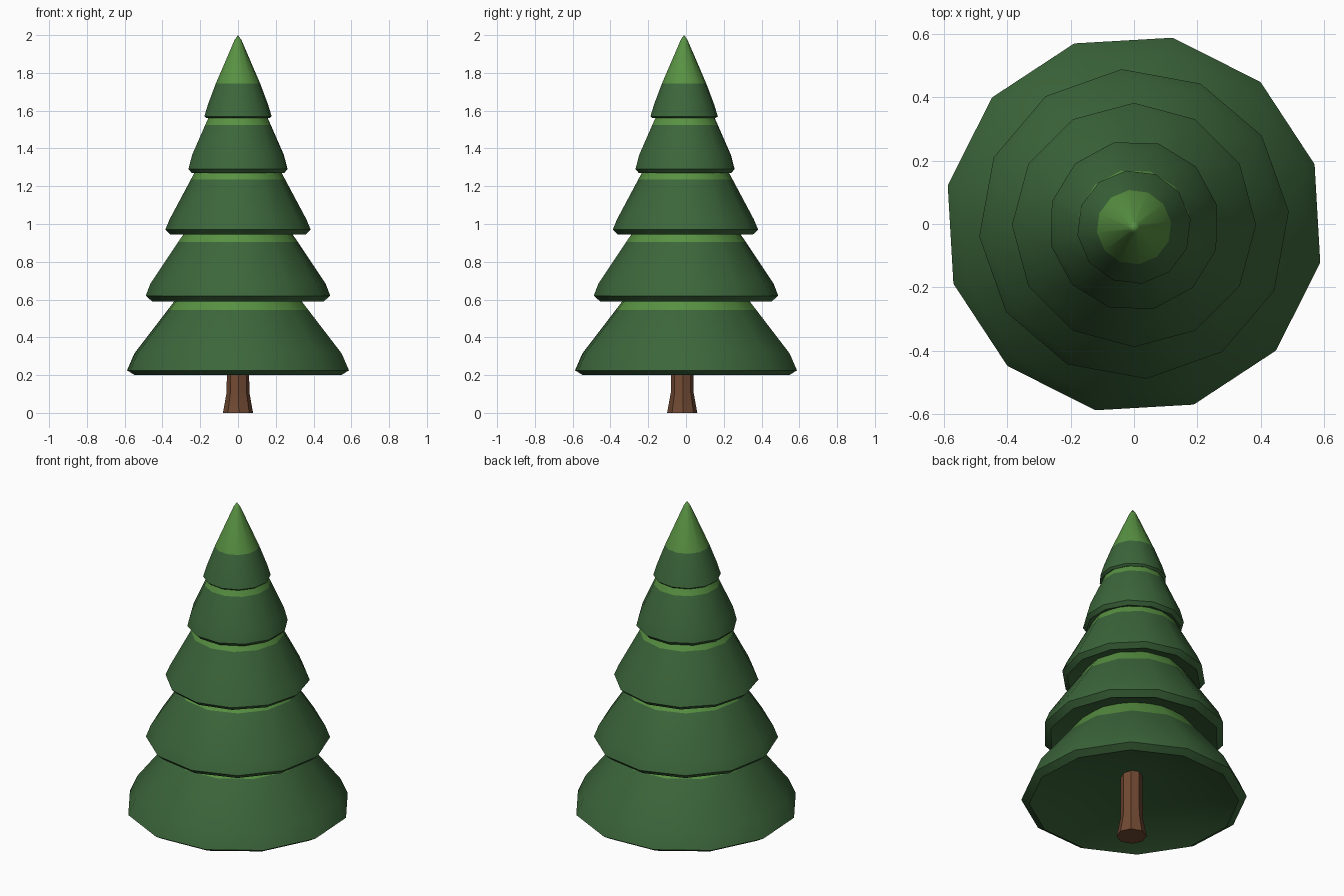
import bpy
import bmesh
from math import cos, sin, pi, radians

cube = bpy.data.objects.get("Cube")
if cube:
    bpy.data.objects.remove(cube, do_unlink=True)


def material(name, rgb):
    mat = bpy.data.materials.new(name)
    mat.use_nodes = True
    mat.diffuse_color = (*rgb, 1)
    mat.node_tree.nodes["Principled BSDF"].inputs["Base Color"].default_value = (*rgb, 1)
    return mat


dark_green = material("dark green", (0.045, 0.133, 0.043))
light_green = material("light green", (0.098, 0.285, 0.055))
brown = material("bark brown", (0.16, 0.066, 0.032))


def lathe(name, profile, sides, turn, y, mats, band=None):
    """Spin (radius, height) points into a faceted solid; radius 0 makes a pole."""
    bm = bmesh.new()
    rings = []
    for r, z in profile:
        if r == 0:
            rings.append([bm.verts.new((0, y, z))] * sides)
        else:
            angles = [radians(turn) + 2 * pi * i / sides for i in range(sides)]
            rings.append([bm.verts.new((r * cos(a), y + r * sin(a), z)) for a in angles])
    for step, (low, high) in enumerate(zip(rings, rings[1:])):
        for i in range(sides):
            j = (i + 1) % sides
            corners = dict.fromkeys((low[i], low[j], high[j], high[i]))
            face = bm.faces.new(corners)
            if band is not None and step >= band:
                face.material_index = 1
    bmesh.ops.recalc_face_normals(bm, faces=bm.faces)
    mesh = bpy.data.meshes.new(name)
    bm.to_mesh(mesh)
    bm.free()
    for mat in mats:
        mesh.materials.append(mat)
    obj = bpy.data.objects.new(name, mesh)
    bpy.context.collection.objects.link(obj)
    bpy.ops.object.select_all(action="DESELECT")
    obj.select_set(True)
    bpy.context.view_layer.objects.active = obj
    bpy.ops.object.shade_smooth_by_angle(angle=radians(32))


# Flared trunk running up into the hollow of the lowest tier
lathe("trunk", [(0, 0), (0.08, 0), (0.06, 0.11), (0.058, 0.42), (0, 0.42)],
      8, 3, -0.02, [brown])

# Foliage tiers: bottom height, rim, shoulder, start of light band, top, turn, y offset
tiers = [
    (0.20, (0.60, 0.225), (0.56, 0.315), (0.38, 0.545), (0.22, 0.75), 18.3, 0),
    (0.59, (0.49, 0.62), (0.465, 0.685), (0.318, 0.905), (0.18, 1.10), 4.6, 0),
    (0.945, (0.385, 0.97), (0.362, 1.025), (0.25, 1.235), (0.15, 1.42), 0, -0.003),
    (1.27, (0.27, 1.29), (0.25, 1.365), (0.178, 1.525), (0.09, 1.72), 13.5, -0.005),
    (1.56, (0.18, 1.57), (0.16, 1.635), (0.118, 1.745), (0.018, 1.975), 8, -0.01),
]
for number, (base, rim, shoulder, light, top, turn, y) in enumerate(tiers, 1):
    lip = rim[0] * 0.93
    hollow = (0, base + lip * 0.33)
    tip = (0, top[1] + 0.025)
    lathe(f"foliage_tier_{number}", [hollow, (lip, base), rim, shoulder, light, top, tip],
          12, turn, y, [dark_green, light_green], band=4)
